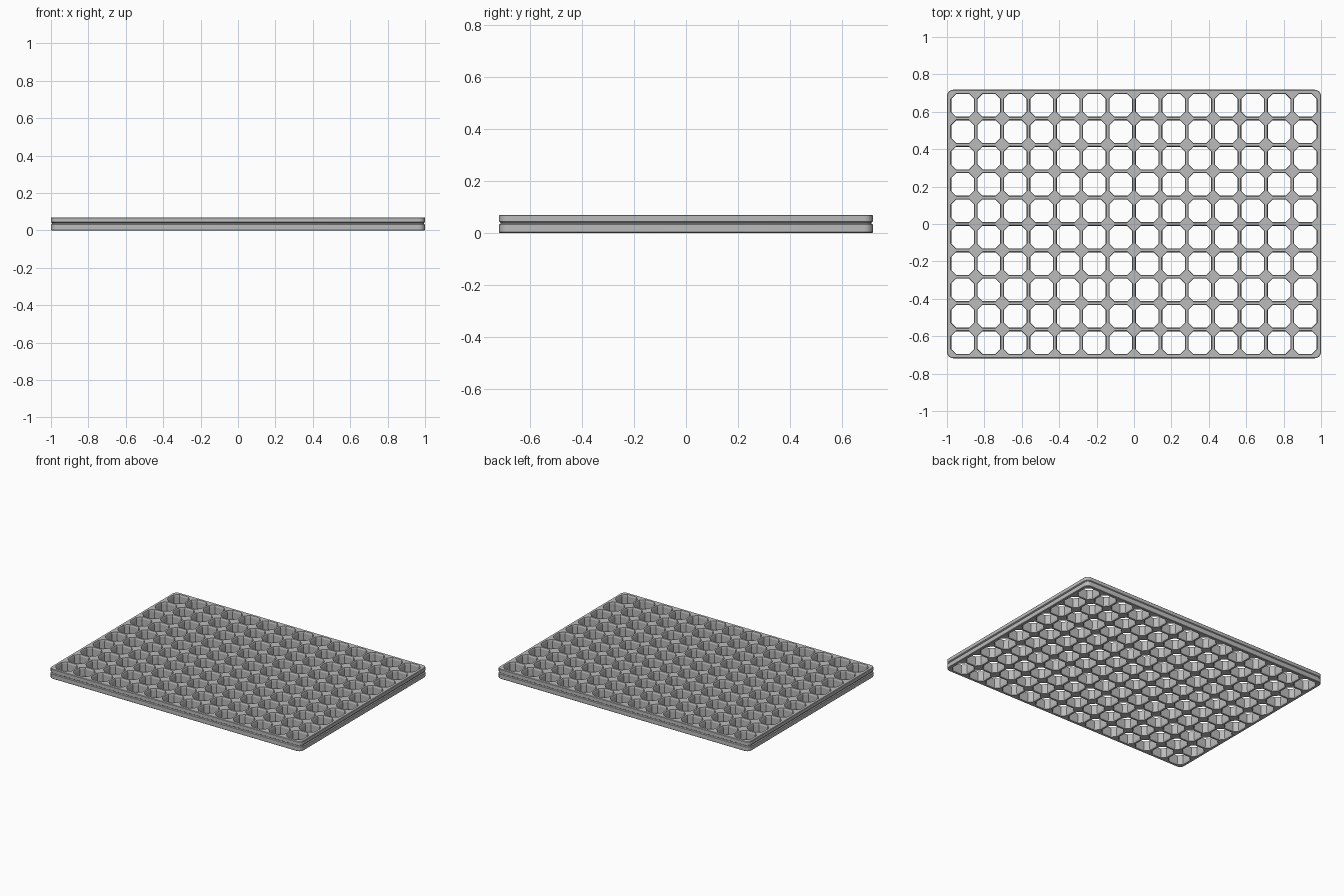
import bpy, bmesh, math

cube = bpy.data.objects.get("Cube")
if cube:
    bpy.data.objects.remove(cube, do_unlink=True)

COLS, ROWS = 14, 10
PITCH = 0.141
HEIGHT = 0.07
HALF_X, HALF_Y = 1.0, 0.718

grey = bpy.data.materials.new("plain grey")
grey.use_nodes = True
grey.diffuse_color = (0.5, 0.5, 0.5, 1)
grey.node_tree.nodes["Principled BSDF"].inputs["Base Color"].default_value = (0.5, 0.5, 0.5, 1)


def finish(bm, name):
    bmesh.ops.remove_doubles(bm, verts=bm.verts, dist=0.0002)
    bmesh.ops.recalc_face_normals(bm, faces=bm.faces)
    mesh = bpy.data.meshes.new(name)
    bm.to_mesh(mesh)
    bm.free()
    mesh.materials.append(grey)
    ob = bpy.data.objects.new(name, mesh)
    bpy.context.collection.objects.link(ob)
    return ob


def loft(bm, rings):
    """Skin consecutive closed rings of points with quads."""
    loops = [[bm.verts.new(p) for p in ring] for ring in rings]
    for low, high in zip(loops, loops[1:]):
        for i in range(len(low)):
            j = (i + 1) % len(low)
            bm.faces.new((low[i], low[j], high[j], high[i]))


def octagon(cx, cy, half, flat, z):
    """Square opening with cut corners."""
    pts = []
    for k in range(4):
        c, s = round(math.cos(k * math.pi / 2)), round(math.sin(k * math.pi / 2))
        for x, y in ((half, -flat), (half, flat)):
            pts.append((cx + c * x - s * y, cy + s * x + c * y, z))
    return pts


def cap(bm, cx, cy, inner, z):
    """Flat web between a cell opening and its square boundary."""
    h = PITCH / 2
    outer = octagon(cx, cy, h, inner[1][1] - cy, z)
    corners = [(cx + h, cy + h, z), (cx - h, cy + h, z), (cx - h, cy - h, z), (cx + h, cy - h, z)]
    for k in range(4):
        a, b, n = 2 * k, 2 * k + 1, (2 * k + 2) % 8
        for poly in ((inner[a], outer[a], outer[b], inner[b]),
                     (inner[b], outer[b], corners[k], outer[n], inner[n])):
            bm.faces.new([bm.verts.new(p) for p in poly])


# Lattice: openings flared at the top and bottom edges
OPENING = [(0, 0.064, 0.034), (0.012, 0.06, 0.035),
           (HEIGHT - 0.012, 0.06, 0.035), (HEIGHT, 0.064, 0.034)]
bm = bmesh.new()
for i in range(COLS):
    for j in range(ROWS):
        cx = (i - (COLS - 1) / 2) * PITCH
        cy = (j - (ROWS - 1) / 2) * PITCH
        rings = [octagon(cx, cy, half, flat, z) for z, half, flat in OPENING]
        loft(bm, rings)
        cap(bm, cx, cy, rings[0], 0)
        cap(bm, cx, cy, rings[-1], HEIGHT)
finish(bm, "lattice")


def rounded_rect(hx, hy, r, z, steps=6):
    pts = []
    for k, (sx, sy) in enumerate(((1, 1), (-1, 1), (-1, -1), (1, -1))):
        for n in range(steps + 1):
            a = (k + n / steps) * math.pi / 2
            pts.append((sx * (hx - r) + r * math.cos(a), sy * (hy - r) + r * math.sin(a), z))
    return pts


# Outer rim: rounded corners, softened edges and a groove around the middle
RIM = [(0.003, 0), (0, 0.003), (0, 0.032), (0.006, 0.036), (0.006, 0.04),
       (0, 0.044), (0, HEIGHT - 0.003), (0.003, HEIGHT)]
inner_x, inner_y = COLS * PITCH / 2, ROWS * PITCH / 2
rings = [rounded_rect(HALF_X - d, HALF_Y - d, 0.034 - d, z) for d, z in RIM]
rings.insert(0, rounded_rect(inner_x, inner_y, 0, 0))
rings.append(rounded_rect(inner_x, inner_y, 0, HEIGHT))
bm = bmesh.new()
loft(bm, rings)
rim = finish(bm, "outer_rim")

bpy.ops.object.select_all(action='DESELECT')
rim.select_set(True)
bpy.context.view_layer.objects.active = rim
bpy.ops.object.shade_smooth_by_angle(angle=math.radians(30))
